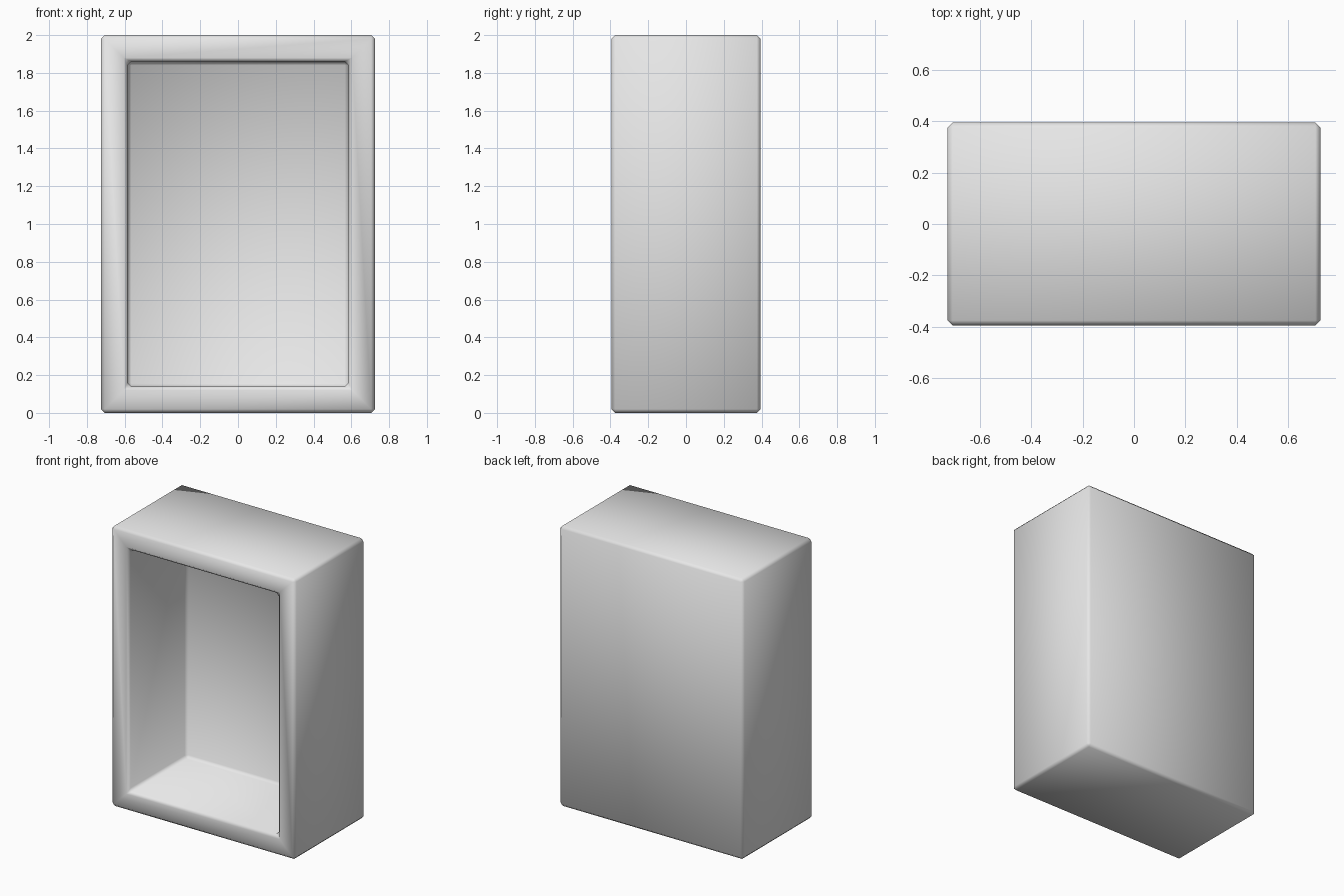
import bpy, bmesh
from mathutils import Vector

if "Cube" in bpy.data.objects:
    bpy.data.objects.remove(bpy.data.objects["Cube"])

W, D, H = 1.45, 0.79, 2.0      # outer size
WALL = 0.14                    # wall thickness

# Single plain grey material
grey = bpy.data.materials.new("light_grey")
grey.diffuse_color = (0.8, 0.8, 0.8, 1.0)
grey.use_nodes = True
grey.node_tree.nodes["Principled BSDF"].inputs["Base Color"].default_value = grey.diffuse_color

# Outer box standing on the ground
bm = bmesh.new()
bmesh.ops.create_cube(bm, size=1.0)
for v in bm.verts:
    v.co = Vector((v.co.x * W, v.co.y * D, (v.co.z + 0.5) * H))

# Inset the front face, then push it back to hollow out the box
bm.normal_update()
front = min(bm.faces, key=lambda f: f.calc_center_median().y)
bmesh.ops.inset_region(bm, faces=[front], thickness=WALL, use_even_offset=True)
pushed = bmesh.ops.extrude_discrete_faces(bm, faces=[front])["faces"][0]
bmesh.ops.translate(bm, verts=list(pushed.verts), vec=(0, D - WALL, 0))

# Soften every real edge with a narrow chamfer (skip the flat frame mitres)
bm.normal_update()
edges = [e for e in bm.edges if len(e.link_faces) == 2 and e.calc_face_angle() > 0.5]
bmesh.ops.bevel(bm, geom=edges, offset=0.02, segments=1, profile=0.5,
                affect='EDGES', clamp_overlap=True)
bmesh.ops.recalc_face_normals(bm, faces=bm.faces)
for f in bm.faces:
    f.smooth = True

mesh = bpy.data.meshes.new("open_box_shell")
bm.to_mesh(mesh)
bm.free()
mesh.materials.append(grey)
shell = bpy.data.objects.new("open_box_shell", mesh)
bpy.context.collection.objects.link(shell)
